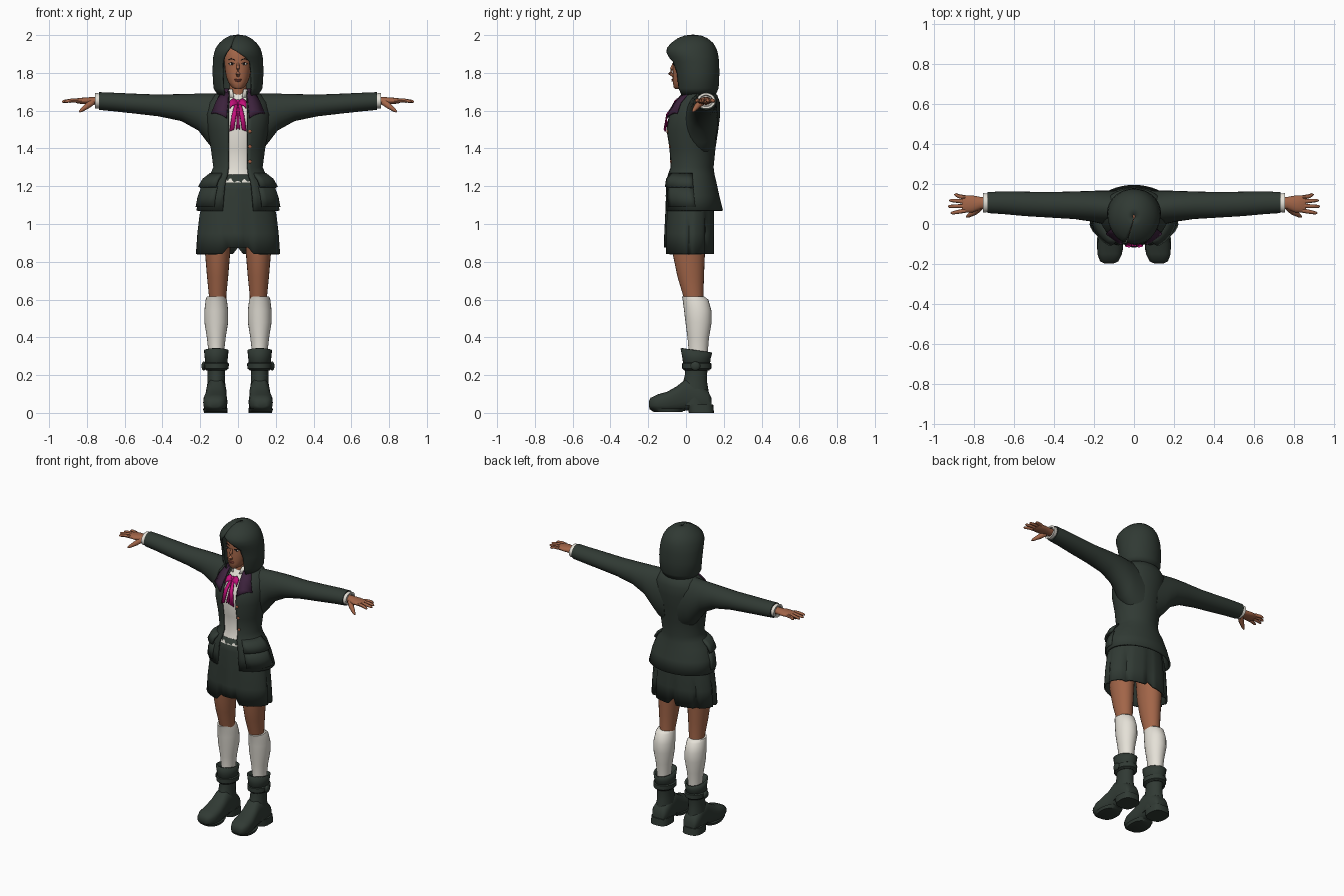
import bpy, bmesh, math
from mathutils import Vector

default = bpy.data.objects.get("Cube")
if default:
    bpy.data.objects.remove(default, do_unlink=True)


def material(name, *rgb):
    mat = bpy.data.materials.new(name)
    mat.use_nodes = True
    mat.diffuse_color = (*rgb, 1)
    shader = mat.node_tree.nodes["Principled BSDF"]
    shader.inputs["Base Color"].default_value = (*rgb, 1)
    shader.inputs["Roughness"].default_value = .8
    return mat


CLOTH = material("dark green cloth", .03, .042, .034)
SKIN = material("warm skin", .36, .13, .065)
WHITE = material("off white", .78, .75, .68)
MAGENTA = material("magenta ribbon", .55, .005, .2)
PLUM = material("plum trim", .045, .016, .045)
COPPER = material("copper", .4, .12, .06)
DARK = material("eye dark", .015, .01, .01)
LIPS = material("lips", .27, .065, .045)
made = []


def finish(name, bm, mat, thick=0):
    bmesh.ops.recalc_face_normals(bm, faces=bm.faces)
    mesh = bpy.data.meshes.new(name)
    bm.to_mesh(mesh)
    bm.free()
    mesh.materials.append(mat)
    obj = bpy.data.objects.new(name, mesh)
    bpy.context.collection.objects.link(obj)
    if thick:
        mod = obj.modifiers.new("thickness", "SOLIDIFY")
        mod.thickness, mod.offset = thick, 0
    made.append(obj)
    return obj


def loft(name, rings, mat, wrap=True, caps=True, thick=0):
    """Skin a sequence of point rings."""
    bm = bmesh.new()
    rows = [[bm.verts.new(p) for p in ring] for ring in rings]
    n = len(rows[0])
    for a, b in zip(rows, rows[1:]):
        for i in range(n if wrap else n - 1):
            j = (i + 1) % n
            bm.faces.new((a[i], a[j], b[j], b[i]))
    if wrap and caps:
        bm.faces.new(rows[0])
        bm.faces.new(rows[-1])
    return finish(name, bm, mat, thick)


def power(v, e):
    return math.copysign(abs(v) ** e, v)


def oval(cu, ru, v0, v1, n=24, e=1.0):
    """Rounded 2D section; v0 is the front or bottom, v1 the back or top."""
    for i in range(n):
        t = math.tau * i / n
        yield cu + ru * power(math.sin(t), e), (v0 + v1) / 2 - (v1 - v0) / 2 * power(math.cos(t), e)


def upright(table, cx=0, n=24, e=1.0):
    """Rings from rows of z, half width, front y, back y."""
    return [[(x, y, z) for x, y in oval(cx, rx, f, b, n, e)] for z, rx, f, b in table]


def open_rings(table, n=40):
    """Upright rings split at the front between x = a and x = b."""
    rings = []
    for z, rx, f, b, lo, hi in table:
        start, end = math.asin(hi / rx), math.tau + math.asin(lo / rx)
        ts = [start + (end - start) * i / n for i in range(n + 1)]
        rings.append([(rx * math.sin(t), (f + b) / 2 - (b - f) / 2 * math.cos(t), z) for t in ts])
    return rings


def tube(name, pts, radii, mat, n=10):
    pts = [Vector(p) for p in pts]
    rings = []
    for i, p in enumerate(pts):
        d = pts[min(i + 1, len(pts) - 1)] - pts[max(i - 1, 0)]
        q = d.to_track_quat('Z', 'Y')
        rings.append([p + q @ Vector((radii[i] * math.cos(a), radii[i] * math.sin(a), 0))
                      for a in (math.tau * k / n for k in range(n))])
    return loft(name, rings, mat)


def ball(name, loc, size, mat):
    bm = bmesh.new()
    bmesh.ops.create_uvsphere(bm, u_segments=12, v_segments=8, radius=1)
    for v in bm.verts:
        v.co = Vector(loc) + v.co * Vector(size)
    return finish(name, bm, mat)


# Jacket body: z, half width, front, back, opening
JACKET = [(1.07, .215, -.11, .19, .08), (1.15, .2, -.112, .17, .075), (1.22, .172, -.11, .155, .068),
          (1.26, .142, -.1, .145, .055), (1.3, .125, -.085, .14, .05), (1.4, .138, -.09, .15, .05),
          (1.5, .155, -.105, .165, .05), (1.58, .165, -.09, .175, .05), (1.64, .155, -.05, .175, .048),
          (1.68, .12, -.02, .16, .046), (1.7, .075, -.005, .125, .044)]
loft("jacket_body", open_rings([(z, r, f, b, -g, g) for z, r, f, b, g in JACKET]), CLOTH, wrap=False, thick=.012)


def on_jacket(z, t=None, x=0, out=0):
    """Point on the jacket surface at an angle, or at a given x."""
    for lo, hi in zip(JACKET, JACKET[1:]):
        if z <= hi[0] or hi is JACKET[-1]:
            k = min(1, (z - lo[0]) / (hi[0] - lo[0]))
            rx, f, b = [p + (q - p) * k for p, q in zip(lo[1:4], hi[1:4])]
            break
    if t is None:
        t = math.asin(max(-1, min(1, x / rx)))
    return ((rx + out) * math.sin(t), (f + b) / 2 - ((b - f) / 2 + out) * math.cos(t), z)


# Shirt and skirt
loft("shirt", upright([(z, r - .014, f + .01, b - .014) for z, r, f, b, g in JACKET if z > 1.2]), WHITE)
skirt = upright([(1.26, .12, -.088, .12), (1.18, .165, -.1, .135), (1.05, .2, -.105, .145),
                 (.95, .212, -.11, .145), (.84, .22, -.112, .145)], n=48)
for level, ring in enumerate(skirt):
    for i, (x, y, z) in enumerate(ring):
        side = min(i, 48 - i)
        groove = .035 * level / 2 if side in (2, 12, 18, 24) else 0
        lift = .035 if level == 4 and (side < 3 or side == 24) else 0
        ring[i] = (x * (1 - groove), y * (1 - groove * 1.8), z + lift)
loft("skirt", skirt, CLOTH, caps=False, thick=.01)

# Neck, head and face
loft("neck", upright([(1.64, .06, -.01, .11), (1.69, .045, -.005, .09), (1.78, .043, -.005, .09)]), SKIN)
loft("head", upright([(1.715, .018, -.058, -.01), (1.725, .034, -.066, .02), (1.75, .052, -.069, .07),
                      (1.78, .063, -.071, .09), (1.82, .07, -.07, .11), (1.86, .073, -.068, .12),
                      (1.9, .073, -.07, .12), (1.94, .06, -.05, .1), (1.97, .03, -.01, .07)], e=.88), SKIN)
tube("nose", [(0, -.066, 1.85), (0, -.076, 1.82), (0, -.084, 1.797), (0, -.068, 1.785)],
     [.006, .009, .012, .008], SKIN)
ball("upper_lip", (0, -.07, 1.765), (.019, .007, .004), LIPS)
ball("lower_lip", (0, -.069, 1.758), (.016, .008, .005), LIPS)

# Bobbed hair with a side parting
loft("hair", open_rings([(1.68, .1, -.045, .15, -.07, .068), (1.72, .125, -.055, .168, -.076, .07),
                         (1.8, .13, -.062, .172, -.08, .068), (1.86, .128, -.08, .17, -.077, .06),
                         (1.885, .126, -.092, .167, -.07, .035), (1.91, .12, -.1, .162, -.058, -.002),
                         (1.93, .113, -.096, .155, -.042, -.036), (1.955, .095, -.075, .14, -.03, -.029),
                         (1.98, .066, -.04, .11, -.02, -.019), (1.993, .038, -.005, .078, -.01, -.009),
                         (1.997, .006, .03, .045, -.001, 0)]), CLOTH, wrap=False, thick=.01)

# Neckwear: shirt collar, plum collar band, ribbon knot
loft("shirt_collar", open_rings([(1.67, .066, -.025, .115, -.022, .022), (1.715, .052, -.014, .1, -.03, .03)]),
     WHITE, wrap=False, thick=.006)
loft("collar_band", open_rings([(1.685, .1, -.035, .152, -.06, .06), (1.715, .072, -.018, .125, -.05, .05)]),
     PLUM, wrap=False, thick=.008)
ball("ribbon_knot", (0, -.05, 1.645), (.016, .014, .014), MAGENTA)

# Everything that comes in pairs; the model's left is +x
for side, s in (("left", 1), ("right", -1)):
    def pair(part):
        return side + "_" + part

    def strip(part, rows, mat, out, thick=.006):
        pts = [[on_jacket(z, x=s * x, out=out) for x, z in row] for row in rows]
        loft(pair(part), pts, mat, wrap=False, thick=thick)

    # Eyes and brows
    ball(pair("eye"), (s * .034, -.0615, 1.847), (.014, .006, .006), WHITE)
    ball(pair("iris"), (s * .033, -.066, 1.847), (.006, .003, .006), DARK)
    tube(pair("upper_lid"), [(s * .018, -.067, 1.849), (s * .034, -.065, 1.855), (s * .051, -.056, 1.848)],
         [.002, .003, .002], DARK, 6)
    tube(pair("brow"), [(s * .017, -.068, 1.868), (s * .036, -.064, 1.875), (s * .054, -.053, 1.868)],
         [.002, .003, .001], DARK, 6)

    # Collar point, lapel edge and ribbon
    strip("collar_point", [[(.042, 1.695), (.06, 1.695), (.075, 1.695)], [(.048, 1.64), (.075, 1.645), (.105, 1.645)],
                           [(.052, 1.6), (.085, 1.6), (.128, 1.585)], [(.055, 1.56), (.075, 1.575), (.11, 1.588)]],
          PLUM, .016, .008)
    strip("ribbon_tail", [[(.0, 1.65), (.012, 1.65)], [(.008, 1.58), (.03, 1.58)], [(.02, 1.5), (.042, 1.49)]],
          MAGENTA, .012)
    strip("ribbon_loop", [[(.0, 1.652), (.0, 1.636)], [(.022, 1.665), (.03, 1.625)], [(.04, 1.65), (.04, 1.61)]],
          MAGENTA, .014)
    strip("ribbon_middle", [[(.0, 1.64), (.006, 1.64)], [(.0, 1.51), (.009, 1.5)]], MAGENTA, .006)

    # Pocket flap, flaring away from the jacket
    angles = [s * math.radians(a) for a in range(35, 96, 10)]
    loft(pair("pocket_flap"), [[on_jacket(z, t, out=o) for t in angles]
                               for z, o in ((1.265, .004), (1.235, .022), (1.195, .024))],
         CLOTH, wrap=False, thick=.014)
    loft(pair("pocket"), [[on_jacket(z, t, out=.008) for t in angles] for z in (1.2, 1.14, 1.09)],
         CLOTH, wrap=False, thick=.012)

    # Sleeve: x, bottom, top, front, back
    sleeve = [(.05, 1.34, 1.685, .0, .165), (.12, 1.38, 1.69, -.01, .168), (.16, 1.43, 1.69, .0, .168),
              (.21, 1.495, 1.69, .012, .166), (.3, 1.545, 1.688, .025, .163), (.42, 1.57, 1.685, .032, .16),
              (.55, 1.585, 1.69, .04, .162), (.66, 1.597, 1.695, .05, .163), (.735, 1.604, 1.698, .055, .16)]
    loft(pair("sleeve"), [[(s * x, y, z) for y, z in oval((f + b) / 2, (b - f) / 2, lo, hi)]
                          for x, lo, hi, f, b in sleeve], CLOTH)
    loft(pair("shirt_cuff"), [[(s * x, y, z) for y, z in oval(.106, r, 1.652 - r * .85, 1.652 + r * .85)]
                              for x, r in ((.72, .045), (.757, .049), (.757, .036), (.745, .032))], WHITE)

    # Hand: tapered palm, four fingers and a thumb
    loft(pair("palm"), [[(s * x, y, z) for y, z in oval(c, w, 1.652 - h, 1.652 + h, 16)] for x, c, w, h in
                        ((.74, .106, .027, .022), (.77, .105, .031, .02), (.81, .1, .043, .018),
                         (.85, .1, .043, .014), (.862, .1, .038, .008))], SKIN)
    for name, y, tip, drift in (("index", .067, .918, -.012), ("middle", .09, .932, -.002),
                                ("ring", .112, .925, .006), ("little", .133, .9, .014)):
        tube(pair(name + "_finger"), [(s * .845, y, 1.654), (s * .88, y + drift / 2, 1.654),
                                      (s * (tip - .008), y + drift, 1.649), (s * tip, y + drift, 1.647)],
             [.011, .01, .008, .003], SKIN, 8)
    tube(pair("thumb"), [(s * .772, .085, 1.645), (s * .798, .06, 1.625), (s * .828, .042, 1.603), (s * .84, .035, 1.594)],
         [.018, .016, .01, .004], SKIN, 8)

    # Leg and sock
    cx = s * .108
    loft(pair("leg"), upright([(1.0, .075, -.08, .11), (.84, .066, -.07, .1), (.72, .056, -.045, .095),
                               (.62, .046, -.015, .092), (.5, .045, .01, .1)], cx), SKIN)
    loft(pair("sock"), upright([(.615, .05, -.022, .098), (.6, .056, -.018, .118), (.54, .063, -.01, .135),
                                (.48, .063, -.003, .136), (.4, .05, .008, .122), (.32, .041, .015, .115),
                                (.25, .04, .01, .11)], s * .115), WHITE)

    # Boot: shaft, turned cuff, strap, foot and heel
    cx = s * .115
    loft(pair("boot_shaft"), upright([(.04, .056, -.04, .13), (.1, .053, -.035, .122), (.16, .047, -.016, .112),
                                      (.21, .046, -.004, .112), (.28, .053, -.005, .122)], cx), CLOTH)
    cuff = upright([(.225, .05, -.006, .118), (.29, .056, -.014, .126), (.332, .06, -.024, .134)], cx)
    cuff[-1] = [(x, y, z - .14 * (y - .05)) for x, y, z in cuff[-1]]
    loft(pair("boot_cuff"), cuff, CLOTH, caps=False, thick=.01)
    loft(pair("boot_strap"), upright([(.228, .056, -.013, .124), (.234, .065, -.02, .134),
                                      (.262, .067, -.02, .134), (.268, .057, -.013, .124)], cx), CLOTH)
    ball(pair("strap_buckle"), (cx + s * .066, .05, .248), (.012, .026, .024), CLOTH)
    loft(pair("boot_foot"), [[(x, y, z) for x, z in oval(s * c, r, lo, hi, e=.75)] for y, c, r, lo, hi in
                             ((-.197, .125, .025, .03, .06), (-.187, .124, .046, .02, .08),
                              (-.15, .122, .062, .008, .098), (-.1, .12, .064, .004, .112),
                              (-.05, .117, .057, .006, .14), (0, .115, .054, .012, .18),
                              (.06, .115, .054, .012, .16), (.115, .115, .052, .01, .12),
                              (.135, .115, .04, .01, .08))], CLOTH)
    loft(pair("boot_heel"), upright([(0, .062, .015, .148), (.045, .06, .005, .144)], s * .118, e=.7), CLOTH)
    loft(pair("boot_sole"), upright([(.004, .06, -.17, -.02), (.022, .066, -.196, .0)], s * .12, e=.85), CLOTH)

# Jacket buttons along the left front edge
for i, z in enumerate((1.49, 1.41, 1.33)):
    ball(f"button_{i + 1}", on_jacket(z, x=.06, out=.007), (.009, .005, .009), COPPER)

# Smooth shading with crisp edges
bpy.ops.object.select_all(action='DESELECT')
for obj in made:
    obj.select_set(True)
bpy.context.view_layer.objects.active = made[0]
bpy.ops.object.shade_smooth_by_angle(angle=math.radians(45))
